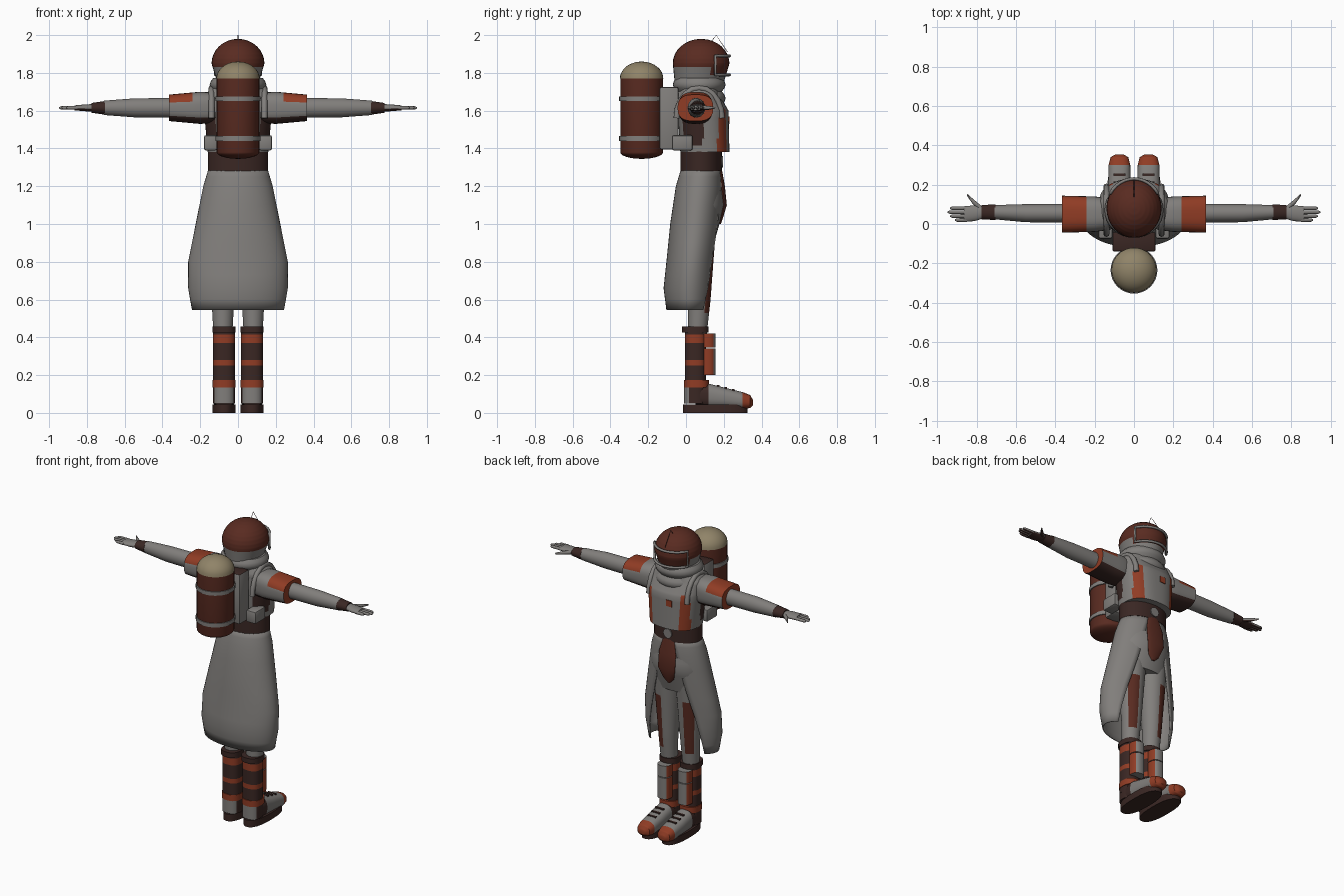
import bpy, bmesh
from math import sin, cos, pi, radians, atan2
from mathutils import Vector

cube = bpy.data.objects.get("Cube")
if cube:
    bpy.data.objects.remove(cube, do_unlink=True)


def material(name, *rgb):
    mat = bpy.data.materials.new(name)
    mat.use_nodes = True
    mat.diffuse_color = (*rgb, 1)
    shader = mat.node_tree.nodes["Principled BSDF"]
    shader.inputs["Base Color"].default_value = (*rgb, 1)
    return mat


GREY = material("cloth grey", .22, .21, .2)
RED = material("rust red", .1, .024, .015)
ORANGE = material("burnt orange", .28, .045, .018)
DARK = material("dark brown", .042, .02, .017)
BEIGE = material("beige", .28, .23, .14)
PALETTE = [GREY, RED, ORANGE, DARK, BEIGE]


def finish(name, bm, paint, mirror, thickness=0):
    """Colour faces with one material or a rule(centre, normal)."""
    bmesh.ops.recalc_face_normals(bm, faces=bm.faces[:])
    bm.normal_update()
    mesh = bpy.data.meshes.new(name)
    for mat in PALETTE:
        mesh.materials.append(mat)
    for face in bm.faces:
        mat = paint(face.calc_center_median(), face.normal) if callable(paint) else paint
        face.material_index = PALETTE.index(mat)
    bm.to_mesh(mesh)
    bm.free()
    obj = bpy.data.objects.new(name, mesh)
    bpy.context.collection.objects.link(obj)
    bpy.ops.object.select_all(action="DESELECT")
    obj.select_set(True)
    bpy.context.view_layer.objects.active = obj
    bpy.ops.object.shade_smooth_by_angle(angle=radians(42))
    if thickness:
        solid = obj.modifiers.new("Thickness", "SOLIDIFY")
        solid.thickness, solid.offset = thickness, 0
    if mirror:
        obj.modifiers.new("Mirror", "MIRROR")


def loft(name, rings, paint, axis="z", at=0, sides=32, power=2, sub=1,
         mirror=False, gap=None, thickness=0):
    """Skin superellipse rings (position, offset, radius, radius) along an axis.
    The offset is in y (in z along axis y); 'at' is the other, fixed coordinate.
    A gap (first, last) in degrees leaves the +y side open."""
    dense = []
    for low, high in zip(rings, rings[1:]):
        for step in range(sub):
            dense.append(Vector(low).lerp(Vector(high), step / sub))
    dense.append(rings[-1])
    bm = bmesh.new()
    rows = []
    for index, (pos, offset, wide, deep) in enumerate(dense):
        start, sweep, count = 0, 2 * pi, sides
        if gap:
            share = index / (len(dense) - 1)
            half = radians(gap[0] + (gap[1] - gap[0]) * share)
            start, sweep, count = pi / 2 + half, 2 * (pi - half), sides - 1
        row = []
        for i in range(sides):
            angle = start + sweep * i / count
            ca, sa = cos(angle), sin(angle)
            k = (abs(ca) ** power + abs(sa) ** power) ** (-1 / power)
            u, v = wide * ca * k, deep * sa * k
            place = {"z": (at + u, offset + v, pos),
                     "x": (pos, offset + u, at + v),
                     "y": (at + u, pos, offset + v)}
            row.append(bm.verts.new(place[axis]))
        rows.append(row)
    for a, b in zip(rows, rows[1:]):
        for i in range(sides - 1 if gap else sides):
            j = (i + 1) % sides
            bm.faces.new((a[i], a[j], b[j], b[i]))
    if not gap:
        bm.faces.new(rows[0])
        bm.faces.new(rows[-1])
    finish(name, bm, paint, mirror, thickness)


def band(name, low, high, offset, wide, deep, paint, **options):
    """Straight ring or disc between two positions."""
    loft(name, [(low, offset, wide, deep), (high, offset, wide, deep)], paint, **options)


def dome(base, height, offset, wide, deep, steps=8):
    """Rings of a half ellipsoid, from its base to its tip."""
    angles = [radians(88) * i / steps for i in range(steps + 1)]
    return [(base + height * sin(a), offset, wide * cos(a), deep * cos(a)) for a in angles]


def box(name, centre, size, paint, bevel=.01, mirror=False):
    bm = bmesh.new()
    bmesh.ops.create_cube(bm, size=1)
    for vert in bm.verts:
        vert.co = Vector(c + s * q for c, s, q in zip(centre, size, vert.co))
    if bevel:
        bmesh.ops.bevel(bm, geom=bm.edges[:], offset=bevel, segments=2,
                        affect="EDGES", profile=.5)
    finish(name, bm, paint, mirror)


def tube(name, points, radius, mat, cyclic=False, mirror=False):
    curve = bpy.data.curves.new(name, "CURVE")
    curve.dimensions = "3D"
    curve.bevel_depth, curve.bevel_resolution = radius, 2
    curve.use_fill_caps = True
    spline = curve.splines.new("POLY")
    spline.points.add(len(points) - 1)
    for point, place in zip(spline.points, points):
        point.co = (*place, 1)
    spline.use_cyclic_u = cyclic
    curve.materials.append(mat)
    obj = bpy.data.objects.new(name, curve)
    bpy.context.collection.objects.link(obj)
    if mirror:
        obj.modifiers.new("Mirror", "MIRROR")


# Helmet with a visor on its +y side, frame and aerial
def helmet_paint(c, n):
    visor = c.y > .13 and c.z > 1.79
    return RED if c.z > 1.83 or visor else GREY


loft("helmet", [(1.75, .07, .11, .13)] + dome(1.85, .13, .08, .14, .15),
     helmet_paint, sub=5)


def visor_edge(z):
    angles = [pi * i / 18 for i in range(3, 16)]
    return [(.14 * cos(a), .08 + .15 * sin(a), z) for a in angles]


tube("visor_frame", visor_edge(1.89) + visor_edge(1.79)[::-1], .008, GREY, cyclic=True)
tube("aerial", [(0, .13, 1.96), (0, .16, 2), (0, .22, 1.91)], .0015, DARK)

# Rolled scarf
scarf_radii = [.13 + .02 * abs(sin(pi * i / 4)) for i in range(9)]
loft("scarf", [(1.63 + .018 * i, .07, r, r - .01) for i, r in enumerate(scarf_radii)], GREY)


# Vest with orange stripes and dark patches under the arms
def vest_paint(c, n):
    if n.y > .2 and .1 < abs(c.x) < .15 and c.z < 1.62:
        return ORANGE
    if abs(n.x) > .5 and -.02 < c.y < .09 and 1.41 < c.z < 1.58:
        return DARK
    return GREY


loft("vest", [(1.38, .1, .16, .13), (1.6, .09, .18, .135), (1.68, .07, .18, .11),
              (1.73, .07, .13, .1)], vest_paint, sides=64, power=2.5, sub=6)
box("chest_badge", (-.035, .225, 1.55), (.04, .009, .04), ORANGE, bevel=0)
strap_angles = [pi * i / 10 for i in range(11)]
tube("shoulder_strap", [(.14, .07 - .12 * cos(a), 1.56 + .16 * sin(a))
                        for a in strap_angles], .016, GREY, mirror=True)
box("hip_pouch", (.145, -.02, 1.43), (.07, .11, .08), GREY, mirror=True)

# Back tank with cap, bands and mount
TANK_Y = -.235
loft("tank", dome(1.38, -.035, TANK_Y, .113, .113)[::-1] + [(1.77, TANK_Y, .113, .113)], RED)
loft("tank_cap", dome(1.77, .09, TANK_Y, .115, .115), BEIGE)
for z in (1.44, 1.65):
    band("tank_band", z, z + .025, TANK_Y, .119, .119, GREY)
box("tank_mount", (0, -.09, 1.56), (.22, .1, .33),
    lambda c, n: DARK if n.z > .5 else GREY)

# Belt and buckle
band("belt", 1.28, 1.385, .08, .16, .11, DARK)
band("buckle", .18, .196, 1.33, .03, .03, GREY, axis="y")

# Hips with a rounded front panel, under a long open coat skirt
loft("hips", [(1.29, .08, .15, .1), (1.1, .08, .18, .125), (.94, .07, .17, .09)], GREY, sub=4)
loft("front_panel", [(1.29, .18, .04, .01), (1.2, .194, .062, .012), (1.1, .204, .062, .012),
                     (1.03, .183, .04, .012), (1, .175, .01, .01)], RED)
loft("coat_skirt", [(1.3, .08, .15, .1), (1.2, .07, .18, .12), (1, .05, .22, .13),
                    (.8, .03, .26, .13), (.66, .02, .26, .135), (.545, .02, .24, .12)],
     GREY, sides=40, sub=2, gap=(10, 55), thickness=.008)


# Trousers with thigh panels
def trouser_paint(c, n):
    outward = radians(30) < atan2(c.y - .07, c.x - .08) < radians(92)
    return RED if outward and .53 < c.z < .87 else GREY


loft("trouser_leg", [(1, .07, .09, .09), (.6, .07, .06, .06), (.42, .06, .05, .05)],
     trouser_paint, at=.08, sub=10, mirror=True)


# Boots: banded shaft, cuff, shin guards, ankle band, heel, foot, laces and sole
def shaft_paint(c, n):
    return ORANGE if .365 < c.z < .41 or .25 < c.z < .285 else DARK


boot = dict(at=.074, power=2.5, mirror=True)
band("boot_shaft", .1, .43, .05, .059, .056, shaft_paint, sub=22, **boot)
band("boot_cuff", .425, .458, .05, .062, .07, DARK, **boot)
band("ankle_band", .135, .175, .055, .062, .066, ORANGE, **boot)
band("boot_heel", .05, .135, .05, .058, .06,
     lambda c, n: GREY if n.y < -.4 else DARK, **boot)
band("boot_sole", 0, .045, .155, .062, .17, DARK, **boot)
for low, high in ((.2, .34), (.345, .42)):
    band("shin_guard", low, high, .11, .043, .046,
         lambda c, n: ORANGE if abs(n.x) > .7 else GREY, **boot)


def foot_paint(c, n):
    if c.y > .295:
        return ORANGE
    return GREY if c.y > .12 else DARK


loft("boot_foot", [(.05, .09, .055, .06), (.12, .09, .057, .065), (.2, .08, .058, .055),
                   (.3, .065, .055, .045), (.34, .06, .045, .034), (.354, .055, .02, .015)],
     foot_paint, axis="y", sub=6, **boot)
for i in range(3):
    box("boot_lace", (.074, .17 + .04 * i, .143 - .011 * i), (.06, .014, .009),
        DARK, bevel=0, mirror=True)


# Arms: padded shoulder, sleeve and cuff
def shoulder_paint(c, n):
    if n.x > .9 or n.z > .3 and c.x > .25:
        return ORANGE
    return DARK if n.z < -.5 else GREY


arm = dict(axis="x", at=1.615, mirror=True)
loft("shoulder", [(.12, .05, .08, .08), (.2, .05, .09, .085), (.365, .05, .094, .07)],
     shoulder_paint, power=2.8, sub=4, **arm)
loft("sleeve", [(.34, .055, .047, .052), (.55, .055, .046, .05), (.71, .06, .036, .038)],
     GREY, **arm)
loft("wrist_cuff", [(.705, .06, .04, .036), (.775, .06, .036, .026)], DARK, **arm)


# Hands with dark palms
def hand_paint(c, n):
    return DARK if n.z < -.5 else GREY


loft("palm", [(.76, .06, .03, .02), (.81, .055, .04, .018), (.865, .05, .04, .013)],
     hand_paint, **arm)
for i, tip in enumerate((.91, .935, .947, .935)):
    y = .02 + .02 * i
    loft("finger", [(.85, y, .01, .01)] + [(tip - .01, y, .009, .009), (tip, y, .004, .004)],
         hand_paint, sides=10, **arm)
loft("thumb", [(.775, .075, .016, .013), (.82, .115, .014, .011), (.85, .15, .005, .005)],
     hand_paint, sides=10, **arm)
